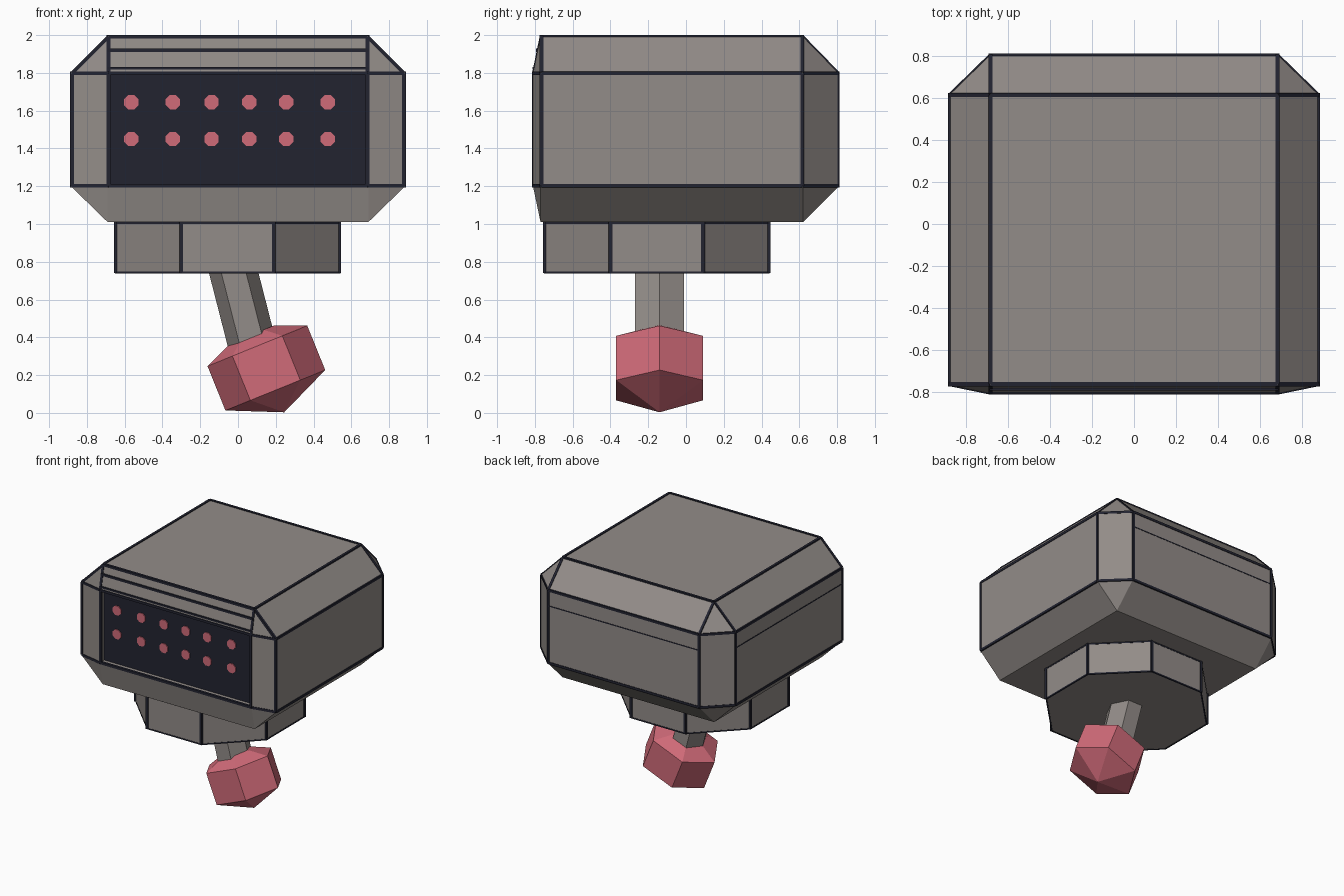
import bpy, bmesh, math
from mathutils import Vector, Matrix

if "Cube" in bpy.data.objects:
    bpy.data.objects.remove(bpy.data.objects["Cube"])


def material(name, rgb):
    m = bpy.data.materials.new(name)
    m.diffuse_color = (*rgb, 1)
    m.use_nodes = True
    m.node_tree.nodes["Principled BSDF"].inputs["Base Color"].default_value = m.diffuse_color
    return m


GREY = material("warm grey", (0.29, 0.263, 0.247))
DARK = material("dark navy", (0.016, 0.017, 0.03))
RED = material("soft red", (0.63, 0.145, 0.19))


def finish(bm, name, *mats):
    bmesh.ops.recalc_face_normals(bm, faces=bm.faces)
    me = bpy.data.meshes.new(name)
    bm.to_mesh(me)
    bm.free()
    for m in mats:
        me.materials.append(m)
    ob = bpy.data.objects.new(name, me)
    bpy.context.collection.objects.link(ob)
    return ob


def bar(bm, a, b, r):
    """Thin square bar between two points."""
    a, b = Vector(a), Vector(b)
    d = b - a
    rot = d.to_track_quat('Z', 'Y').to_matrix().to_4x4()
    mat = Matrix.Translation((a + b) / 2) @ rot @ Matrix.Rotation(math.pi / 4, 4, 'Z')
    bmesh.ops.create_cone(bm, cap_ends=True, segments=4, radius1=r, radius2=r,
                          depth=d.length, matrix=mat)


def loft(name, sides, rings, mat, yscale=1.0, phase=0.0):
    """Stack of polygon rings (centre, tilt, radius), capped at both ends."""
    bm = bmesh.new()
    loops = []
    for c, tilt, r in rings:
        rot = Matrix.Rotation(tilt, 3, 'Y')
        loop = []
        for i in range(sides):
            t = 2 * math.pi * i / sides + phase
            p = rot @ Vector((r * math.cos(t), r * math.sin(t) * yscale, 0))
            loop.append(bm.verts.new(p + Vector(c)))
        loops.append(loop)
    for lo, hi in zip(loops, loops[1:]):
        for i in range(sides):
            j = (i + 1) % sides
            bm.faces.new((lo[i], lo[j], hi[j], hi[i]))
    bm.faces.new(loops[0])
    bm.faces.new(loops[-1])
    bmesh.ops.remove_doubles(bm, verts=bm.verts, dist=0.0005)
    return finish(bm, name, mat)


# Chamfered head block
bm = bmesh.new()
for s in (-1, 1):
    for yi, yo in ((-0.77, -0.81), (0.62, 0.81)):
        for zi, zo in ((1.2, 1.01), (1.8, 1.995)):
            for p in ((s * 0.69, yi, zo), (s * 0.69, yo, zi), (s * 0.885, yi, zi)):
                bm.verts.new(p)
bmesh.ops.convex_hull(bm, input=bm.verts)
bmesh.ops.dissolve_limit(bm, angle_limit=math.radians(1), verts=bm.verts, edges=bm.edges)
edges = [[v.co.copy() for v in e.verts] for e in bm.edges
         if min(v.co.z for v in e.verts) > 1.1]

# Recessed front panel
bm.normal_update()
front = min(bm.faces, key=lambda f: f.calc_center_median().y)
bmesh.ops.inset_region(bm, faces=[front], thickness=0.008)
rim = bmesh.ops.extrude_face_region(bm, geom=[front])
panel = [g for g in rim["geom"] if isinstance(g, bmesh.types.BMFace)][0]
for v in panel.verts:
    v.co.y += 0.05
panel.material_index = 1
if front.is_valid:
    bmesh.ops.delete(bm, geom=[front], context='FACES_ONLY')
finish(bm, "head", GREY, DARK)

# Dark seams along the head edges and across the faces
bm = bmesh.new()
mid = Vector((0, -0.05, 1.5))
for a, b in edges:
    bar(bm, *(mid + (p - mid) * 0.993 for p in (a, b)), 0.014)
bar(bm, (-0.69, -0.785, 1.92), (0.69, -0.785, 1.92), 0.013)
bar(bm, (-0.69, -0.805, 1.825), (0.69, -0.805, 1.825), 0.01)
bar(bm, (-0.69, 0.808, 1.67), (0.69, 0.808, 1.67), 0.006)
bar(bm, (-0.883, -0.77, 1.67), (-0.883, 0.62, 1.67), 0.006)
finish(bm, "head_seams", DARK)

# Rows of indicator dots
bm = bmesh.new()
for z in (1.45, 1.645):
    for x in (-0.565, -0.345, -0.14, 0.06, 0.255, 0.475):
        m = (Matrix.Translation((x, -0.763, z)) @ Matrix.Rotation(math.pi / 2, 4, 'X')
             @ Matrix.Rotation(math.pi / 8, 4, 'Z'))
        bmesh.ops.create_cone(bm, cap_ends=True, segments=8, radius1=0.041,
                              radius2=0.041, depth=0.008, matrix=m)
finish(bm, "panel_dots", RED)

# Octagonal collar under the head, with seams
cx, cy, R = -0.055, -0.155, 0.595 / math.cos(math.pi / 8)
loft("collar", 8, [((cx, cy, 0.74), 0, R), ((cx, cy, 1.015), 0, R)], GREY,
     phase=math.pi / 8)
bm = bmesh.new()
corners = [(cx + (R - 0.004) * math.cos(math.pi * (i + 0.5) / 4),
            cy + (R - 0.004) * math.sin(math.pi * (i + 0.5) / 4)) for i in range(8)]
for p, q in zip(corners, corners[1:] + corners[:1]):
    bar(bm, (*p, 0.74), (*p, 1.01), 0.014)
    for z in (0.743, 1.005):
        bar(bm, (*p, z), (*q, z), 0.008)
finish(bm, "collar_seams", DARK)

# Leaning hexagonal rod
loft("rod", 6, [((0.075, -0.14, 0.36), -0.26, 0.127), ((-0.03, -0.14, 0.77), -0.26, 0.127)],
     GREY, yscale=1.18)

# Tilted hexagonal knob with a pointed end
axis = Vector((-0.375, 0, 0.927))
base = Vector((0.1975, -0.14, 0.12))
profile = ((-0.126, 0.0), (0, 0.285), (0.253, 0.285), (0.32, 0.125))
loft("knob", 6, [(base + axis * h, -0.385, r) for h, r in profile], RED, yscale=0.93)
